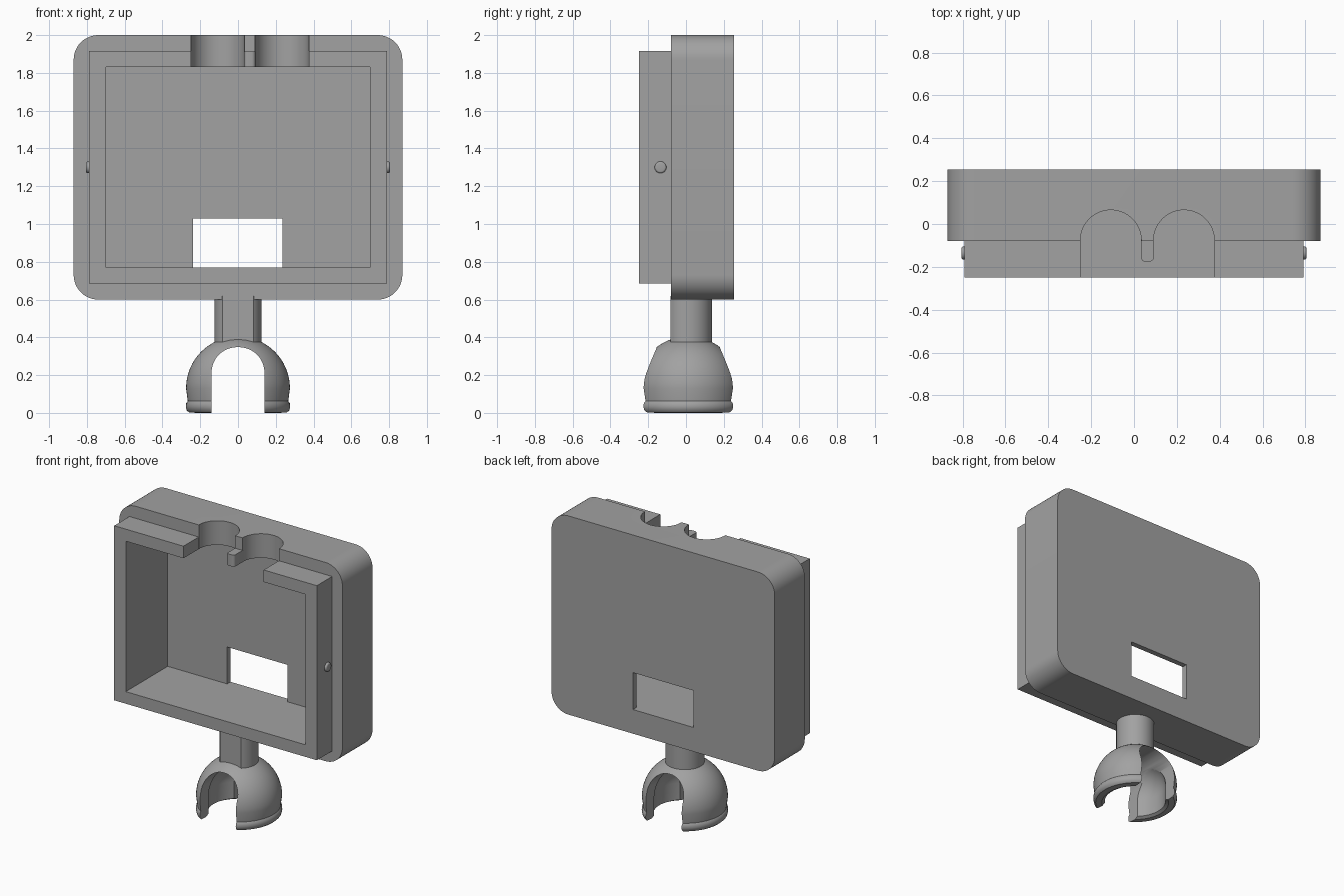
import bpy, bmesh, math
from mathutils import Matrix, Vector

if "Cube" in bpy.data.objects:
    bpy.data.objects.remove(bpy.data.objects["Cube"])

grey = bpy.data.materials.new("plain grey")
grey.use_nodes = True
grey.diffuse_color = (0.36, 0.36, 0.36, 1)
grey.node_tree.nodes["Principled BSDF"].inputs["Base Color"].default_value = grey.diffuse_color


def finish(name, bm):
    bmesh.ops.recalc_face_normals(bm, faces=bm.faces)
    mesh = bpy.data.meshes.new(name)
    bm.to_mesh(mesh)
    bm.free()
    mesh.materials.append(grey)
    obj = bpy.data.objects.new(name, mesh)
    bpy.context.collection.objects.link(obj)
    return obj


def box(name, x, y, z, axis=None, radius=0, segments=12, pick=lambda edge: True):
    """Box between limits; edges along one axis can be rounded."""
    bm = bmesh.new()
    bmesh.ops.create_cube(bm, size=1)
    for v in bm.verts:
        v.co = [lim[0] if c < 0 else lim[1] for c, lim in zip(v.co, (x, y, z))]
    if radius:
        edges = [e for e in bm.edges if pick(e)
                 and abs((e.verts[0].co - e.verts[1].co).normalized()[axis]) > 0.9]
        bmesh.ops.bevel(bm, geom=edges, offset=radius, segments=segments,
                        profile=0.5, affect='EDGES')
    return finish(name, bm)


def cylinder(name, centre, radius, length, turn=None, bevel=0):
    bm = bmesh.new()
    bmesh.ops.create_cone(bm, cap_ends=True, segments=64, radius1=radius,
                          radius2=radius, depth=length)
    if bevel:
        rims = [e for e in bm.edges if any(len(f.verts) > 4 for f in e.link_faces)]
        bmesh.ops.bevel(bm, geom=rims, offset=bevel, segments=4, profile=0.5, affect='EDGES')
    if turn:
        bmesh.ops.rotate(bm, verts=bm.verts, matrix=Matrix.Rotation(math.pi / 2, 3, turn))
    bmesh.ops.translate(bm, verts=bm.verts, vec=centre)
    return finish(name, bm)


def combine(target, tool, operation='DIFFERENCE'):
    mod = target.modifiers.new("combine", 'BOOLEAN')
    mod.operation, mod.object, mod.solver = operation, tool, 'EXACT'
    bpy.context.view_layer.objects.active = target
    bpy.ops.object.modifier_apply(modifier=mod.name)
    bpy.data.objects.remove(tool)


def smooth(obj, angle=30):
    bpy.ops.object.select_all(action='DESELECT')
    obj.select_set(True)
    bpy.context.view_layer.objects.active = obj
    bpy.ops.object.shade_smooth_by_angle(angle=math.radians(angle))


# Housing: rounded shell joined to the stepped front frame
housing = box("housing", (-0.87, 0.87), (-0.08, 0.255), (0.6, 2), axis=1, radius=0.13)
combine(housing, box("frame", (-0.79, 0.79), (-0.25, 0), (0.685, 1.915)), 'UNION')

# Cavity, back window and the gap through the top of the frame
combine(housing, box("cavity", (-0.7, 0.7), (-0.4, 0.217), (0.77, 1.83)))
combine(housing, box("window", (-0.237, 0.235), (0.1, 0.4), (0.77, 1.03)))
combine(housing, box("top_gap", (-0.25, 0.375), (-0.4, -0.08), (1.8, 2.1)))

# Two round cable notches in the top wall
for x in (-0.108, 0.233):
    combine(housing, cylinder("notch", (x, -0.077, 1.95), 0.142, 0.3))

# Tab between the notches, rounded at its free end
tab = box("tab", (0.033, 0.092), (-0.175, -0.07), (1.83, 1.912), axis=2, radius=0.018,
          segments=4, pick=lambda e: e.verts[0].co.y < -0.1)
combine(housing, tab, 'UNION')
smooth(housing)

# Side pins
for side, x in (("left", 0.78), ("right", -0.78)):
    smooth(cylinder(side + "_pin", (x, -0.135, 1.3), 0.031, 0.05, turn='Y', bevel=0.01), 50)

# Socket: revolved dome with a lip, hollow inside
centre_z, outer, inner = 0.13, 0.275, 0.2


def arc(radius, steps=16):
    return [(radius * math.sin(a), centre_z + radius * math.cos(a))
            for a in (math.pi / 2 * i / steps for i in range(steps + 1))]


lip = [(0.266, 0.062), (0.274, 0.052), (0.276, 0.032), (0.272, 0.014), (0.26, 0.003), (0.22, 0)]
profile = arc(outer) + lip + [(inner, 0.012)] + arc(inner)[::-1]
bm = bmesh.new()
verts = [bm.verts.new((r, 0, z)) for r, z in profile]
edges = [bm.edges.new(pair) for pair in zip(verts, verts[1:])]
bmesh.ops.spin(bm, geom=verts + edges, cent=(0, 0, 0), axis=(0, 0, 1),
               angle=math.tau, steps=64, use_merge=True)
bmesh.ops.remove_doubles(bm, verts=bm.verts, dist=0.0001)
bmesh.ops.translate(bm, verts=bm.verts, vec=(0, 0.012, 0))
socket = finish("socket", bm)

# Arched channel running front to back through the socket
combine(socket, box("channel", (-0.14, 0.14), (-0.5, 0.5), (-0.2, 0.348), axis=1, radius=0.135,
                    pick=lambda e: e.verts[0].co.z > 0))
smooth(socket, 35)

# Stem with a slanted relief at the upper front
bm = bmesh.new()
bmesh.ops.create_cone(bm, cap_ends=True, segments=64, radius1=0.125, radius2=0.125, depth=0.26)
bmesh.ops.translate(bm, verts=bm.verts, vec=(0, 0.012, 0.49))
for point, normal in (((0, -0.113, 0.46), (0, -1, -0.28)), ((0, -0.082, 0.58), (0, -1, 0))):
    cut = bmesh.ops.bisect_plane(bm, geom=bm.verts[:] + bm.edges[:] + bm.faces[:],
                                 plane_co=point, plane_no=Vector(normal), clear_outer=True)
    rim = [g for g in cut["geom_cut"] if isinstance(g, bmesh.types.BMEdge)]
    bmesh.ops.holes_fill(bm, edges=rim)
smooth(finish("stem", bm))
